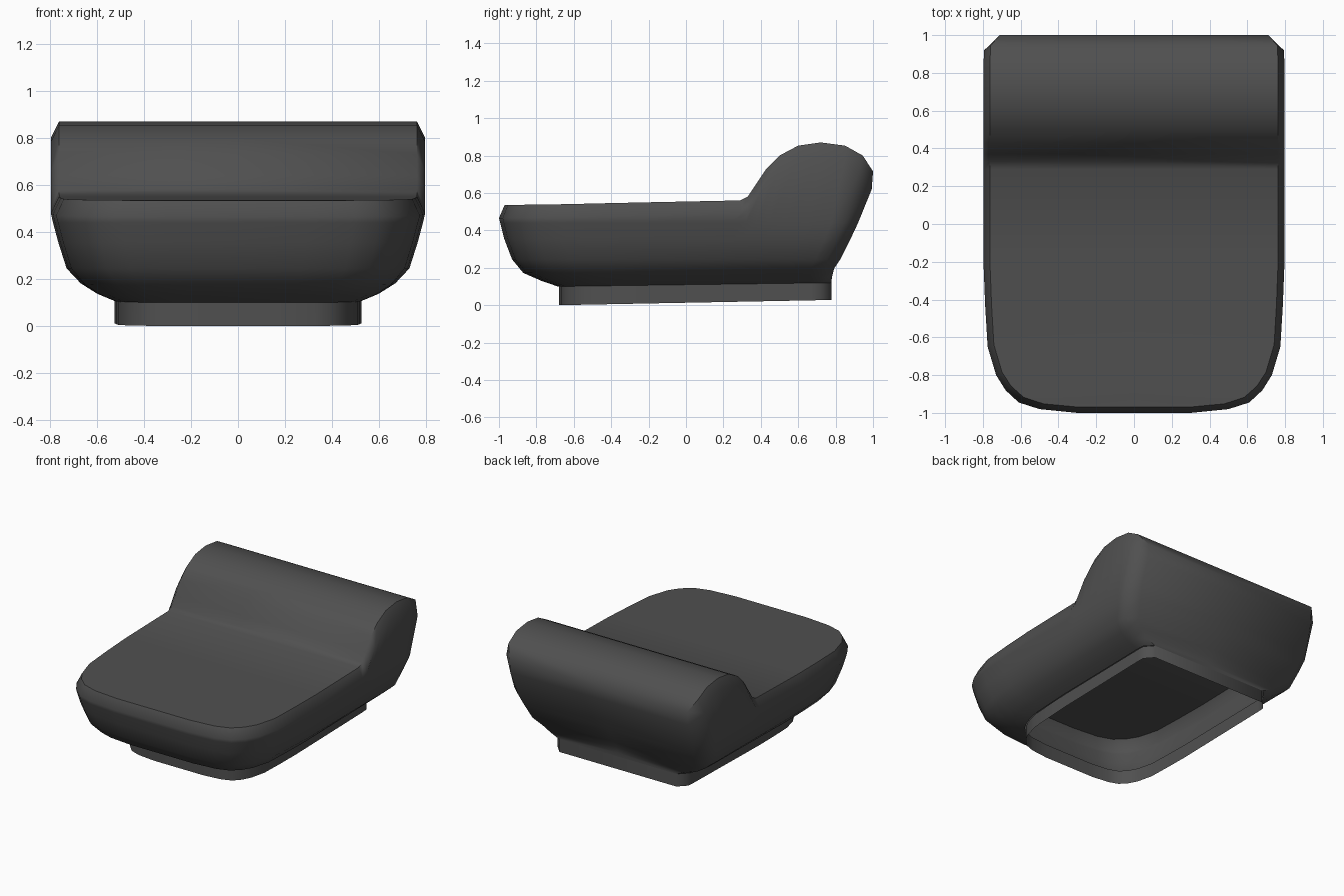
import bpy, bmesh

if "Cube" in bpy.data.objects:
    bpy.data.objects.remove(bpy.data.objects["Cube"])

# Half plan outline, front centre to back centre: x, y, rim y, rim z
OUTLINE = [
    (0, -1, -.97, .535), (.3, -1, -.97, .535), (.5, -.98, -.952, .535),
    (.61, -.945, -.918, .536), (.68, -.88, -.858, .537), (.73, -.8, -.785, .538),
    (.775, -.65, -.64, .54), (.788, -.43, -.43, .545), (.797, -.2, -.2, .55),
    (.797, .29, .29, .56), (.797, .33, .33, .58), (.797, .37, .37, .64),
    (.797, .43, .43, .73), (.797, .5, .5, .80), (.797, .6, .6, .853),
    (.797, .72, .72, .87), (.797, .85, .85, .853), (.793, .92, .945, .80),
    (.71, 1, 1, .715), (0, 1, 1, .715)]

# Body levels: half width, front y, back y, z
LEVELS = [(.53, -.685, .778, .10), (.60, -.77, .78, .13), (.67, -.87, .792, .175),
          (.73, -.93, .825, .245), (.765, -.972, .88, .355), (.788, -.993, .92, .44)]


def level_loop(width, front, back, z, tilt=0.0):
    pts = []
    for x, y, _, _ in OUTLINE:
        yy = front + (y + 1) / 2 * (back - front)
        pts.append((x * width / .797, yy, z + tilt * (yy + .68) / 1.46))
    return pts


def finish(name, loops, cap=False):
    bm = bmesh.new()
    rings = [[bm.verts.new(p) for p in loop] for loop in loops]
    n = len(OUTLINE)
    for a, b in zip(rings, rings[1:]):
        for j in range(n - 1):
            bm.faces.new((a[j], a[j + 1], b[j + 1], b[j]))
    if cap:
        # Top surface: strips from the rim to the centre line
        rim = rings[-1]
        mid = [bm.verts.new((0, v.co.y, v.co.z)) for v in rim[1:-1]]
        for j in range(1, n - 2):
            bm.faces.new((rim[j], rim[j + 1], mid[j], mid[j - 1]))
    bmesh.ops.remove_doubles(bm, verts=bm.verts, dist=.0005)
    bmesh.ops.recalc_face_normals(bm, faces=bm.faces)
    # Make sure the shell faces outward
    bm.faces.ensure_lookup_table()
    front = min(bm.faces, key=lambda f: f.calc_center_median().y)
    if front.normal.y > 0:
        bmesh.ops.reverse_faces(bm, faces=bm.faces)
    mesh = bpy.data.meshes.new(name)
    bm.to_mesh(mesh)
    bm.free()
    obj = bpy.data.objects.new(name, mesh)
    bpy.context.collection.objects.link(obj)
    mesh.materials.append(dark)
    mod = obj.modifiers.new("Mirror", 'MIRROR')
    mod.use_clip = True
    bpy.ops.object.select_all(action='DESELECT')
    obj.select_set(True)
    bpy.context.view_layer.objects.active = obj
    bpy.ops.object.modifier_apply(modifier=mod.name)
    bpy.ops.object.shade_smooth_by_angle(angle=.9)
    return obj


dark = bpy.data.materials.new("dark_grey")
dark.diffuse_color = (.08, .08, .08, 1)
dark.use_nodes = True
dark.node_tree.nodes["Principled BSDF"].inputs["Base Color"].default_value = dark.diffuse_color

# Padded seat with raised rear bolster, open underneath
loops = [level_loop(*lv, tilt=.02 if lv[3] < .2 else 0) for lv in LEVELS]
shoulder = [(x, y if y < .95 else .993, z - .07 if y < .9 else (.70 if y < .95 else .62))
            for x, y, _, z in OUTLINE]
rim = [(x * (.957 if y < .95 else 1), ry, z) for x, y, ry, z in OUTLINE]
finish("seat_cushion", loops + [shoulder, rim], cap=True)

# Straight skirt below the cushion
finish("base_skirt", [level_loop(.525, -.68, .778, .0, .028),
                      level_loop(.525, -.68, .778, .10, .02)])
